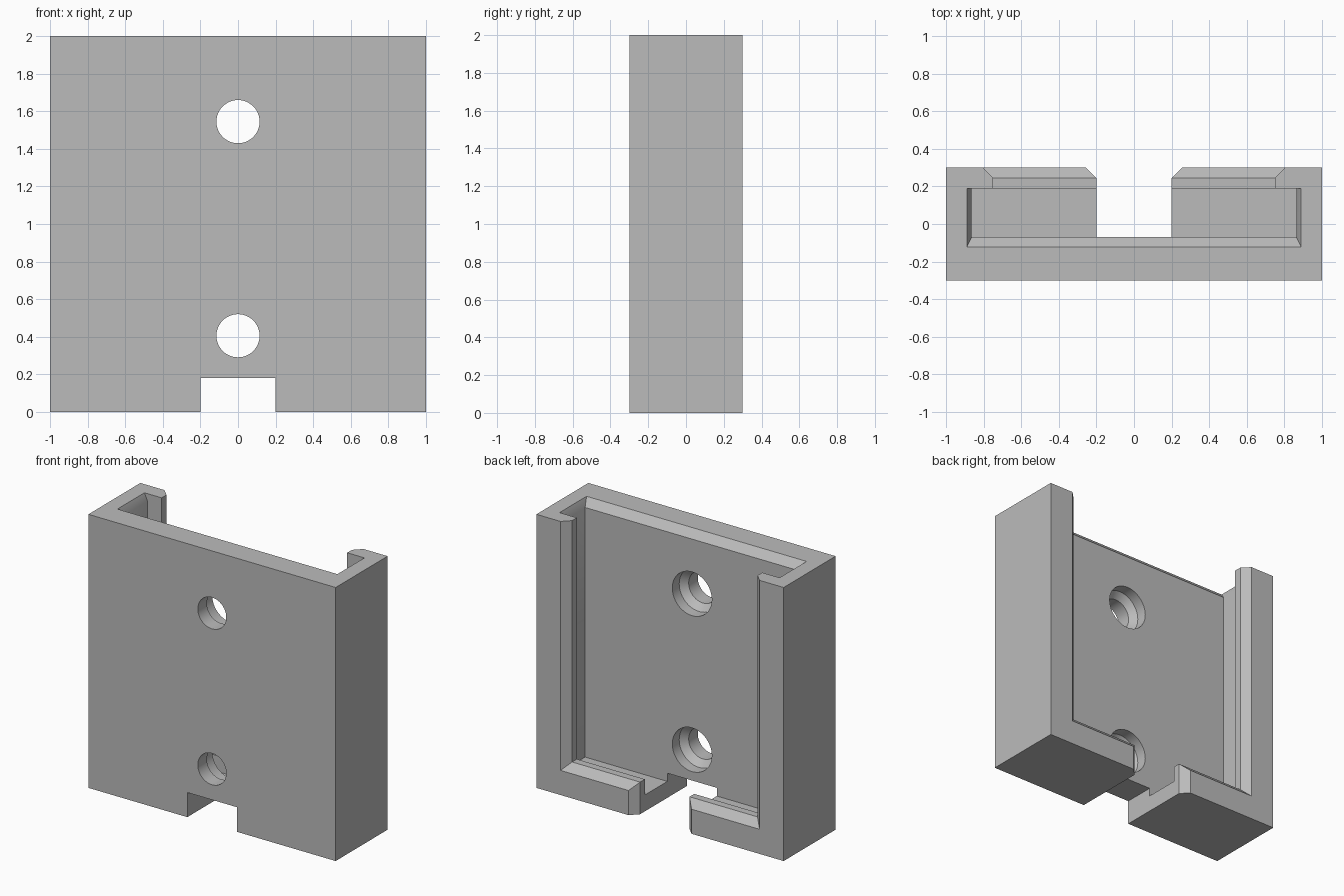
import bpy, bmesh, math
from mathutils import Matrix

cube = bpy.data.objects.get("Cube")
if cube:
    bpy.data.objects.remove(cube, do_unlink=True)

grey = bpy.data.materials.new("plain grey")
grey.use_nodes = True
grey.diffuse_color = (0.5, 0.5, 0.5, 1)
grey.node_tree.nodes["Principled BSDF"].inputs["Base Color"].default_value = grey.diffuse_color


def make(name, bm):
    bmesh.ops.recalc_face_normals(bm, faces=bm.faces)
    mesh = bpy.data.meshes.new(name)
    bm.to_mesh(mesh)
    bm.free()
    mesh.materials.append(grey)
    obj = bpy.data.objects.new(name, mesh)
    bpy.context.collection.objects.link(obj)
    return obj


def hull(name, points):
    bm = bmesh.new()
    bmesh.ops.convex_hull(bm, input=[bm.verts.new(p) for p in points])
    bmesh.ops.dissolve_limit(bm, angle_limit=0.01, verts=bm.verts, edges=bm.edges)
    return make(name, bm)


def box(name, half_x, y0, y1, z0, z1):
    return hull(name, [(x, y, z) for x in (-half_x, half_x) for y in (y0, y1) for z in (z0, z1)])


def flare_y(name, y0, y1, half_x, z0, z1, step_z):
    """Box widening at 45 degrees in x as y grows; its floor drops too if step_z is 1."""
    grow = y1 - y0
    return hull(name, [(s * (half_x + g), y, z) for s in (-1, 1)
                       for y, g in ((y0, 0), (y1, grow)) for z in (z0 - g * step_z, z1)])


def screw_hole(name, z):
    """Straight bore, cone and wide recess, turned about the y axis."""
    bm = bmesh.new()
    profile = [(-0.4, 0.115), (-0.195, 0.115), (-0.15, 0.16), (0.0, 0.16)]
    n = 48
    rings = [[bm.verts.new((r * math.cos(math.tau * i / n), y, z + r * math.sin(math.tau * i / n)))
              for i in range(n)] for y, r in profile]
    for a, b in zip(rings, rings[1:]):
        for i in range(n):
            j = (i + 1) % n
            bm.faces.new((a[i], a[j], b[j], b[i]))
    bm.faces.new(rings[0])
    bm.faces.new(rings[-1])
    return make(name, bm)


# Solid block that becomes the holder
holder = box("wall_holder", 1, -0.3, 0.3, 0, 2)

# Lead-in at the top of the pocket: widens to the sides and the front
lead_in = hull("lead_in_cutter", [(s * (0.865 + g * 0.45), y, z) for s in (-1, 1)
               for z, g in ((1.945, 0), (2.055, 0.11)) for y in (-0.07 - g * 0.95, 0.19)])

cutters = [
    box("pocket_cutter", 0.865, -0.07, 0.19, 0.12, 2.2),
    box("window_cutter", 0.75, 0.05, 0.4, 0.235, 2.2),
    flare_y("window_chamfer_cutter", 0.245, 0.355, 0.75, 0.235, 2.2, 1),
    lead_in,
    box("notch_cutter", 0.2, -0.4, 0.4, -0.1, 0.18),
    box("lip_slot_cutter", 0.2, 0.05, 0.4, -0.1, 0.5),
    flare_y("slot_chamfer_cutter", 0.245, 0.355, 0.2, -0.1, 0.5, 0),
    screw_hole("lower_hole_cutter", 0.405),
    screw_hole("upper_hole_cutter", 1.545),
]

# Carve every opening
bpy.context.view_layer.objects.active = holder
for cutter in cutters:
    cutter.hide_render = True
    mod = holder.modifiers.new(cutter.name, "BOOLEAN")
    mod.operation = "DIFFERENCE"
    mod.solver = "EXACT"
    mod.object = cutter
    bpy.ops.object.modifier_apply(modifier=mod.name)
    bpy.data.objects.remove(cutter, do_unlink=True)

# Smooth bores, crisp edges
bpy.ops.object.select_all(action="DESELECT")
holder.select_set(True)
bpy.ops.object.shade_smooth_by_angle(angle=math.radians(25))
